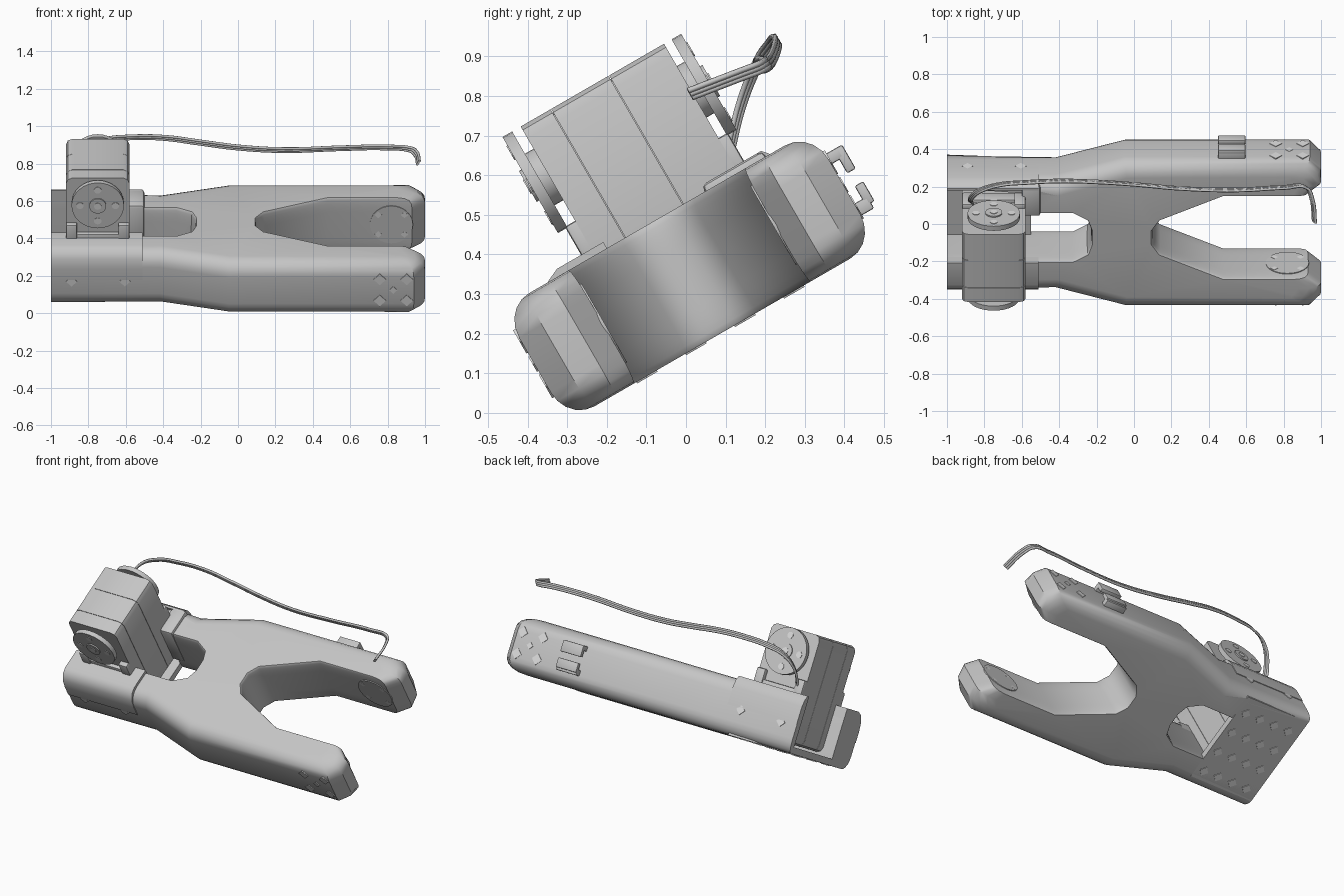
import bpy, bmesh, math
from mathutils import Matrix, Vector

if "Cube" in bpy.data.objects:
    bpy.data.objects.remove(bpy.data.objects["Cube"])

# The whole assembly leans 30 degrees about x; parts are laid out as (x, v, w)
TILT = Matrix.Rotation(math.radians(30), 4, 'X')
MID, WIDE, NARROW = 0.181, 0.451, 0.342


def material(name, value):
    m = bpy.data.materials.new(name)
    m.use_nodes = True
    colour = (value, value, value, 1)
    m.diffuse_color = colour
    m.node_tree.nodes["Principled BSDF"].inputs["Base Color"].default_value = colour
    return m


GREY = material("plain_grey", 0.56)
PALE = material("pale_grey", 0.72)


def finish(name, bm, mat=GREY, angle=35):
    bmesh.ops.recalc_face_normals(bm, faces=bm.faces)
    mesh = bpy.data.meshes.new(name)
    bm.to_mesh(mesh)
    bm.free()
    mesh.transform(TILT)
    mesh.materials.append(mat)
    mesh.shade_smooth()
    mesh.set_sharp_from_angle(angle=math.radians(angle))
    ob = bpy.data.objects.new(name, mesh)
    bpy.context.collection.objects.link(ob)


def box(name, x, v, w, bevel=0.0, only_along_v=False):
    bm = bmesh.new()
    bmesh.ops.create_cube(bm, size=1)
    for p in bm.verts:
        p.co = [a + (b - a) * (c + 0.5) for (a, b), c in zip((x, v, w), p.co)]
    if bevel:
        edges = [e for e in bm.edges if not only_along_v
                 or abs(e.verts[0].co.y - e.verts[1].co.y) > .01]
        bmesh.ops.bevel(bm, geom=edges, offset=bevel, segments=2,
                        profile=0.5, affect='EDGES')
    finish(name, bm)


def prism(name, x, profile):
    """Profile of (v, w) points extruded between two x positions."""
    bm = bmesh.new()
    face = bm.faces.new([bm.verts.new((x[0], v, w)) for v, w in profile])
    new = bmesh.ops.extrude_face_region(bm, geom=[face])["geom"]
    bmesh.ops.translate(bm, vec=(x[1] - x[0], 0, 0),
                        verts=[g for g in new if isinstance(g, bmesh.types.BMVert)])
    finish(name, bm)


def disc(name, x, v, w, radius, sides=32, axis='V', mat=GREY):
    """Round or few-sided plate between two positions along v or w."""
    bm = bmesh.new()
    span = v if axis == 'V' else w
    middle = (span[0] + span[1]) / 2
    spot = (x, middle, w) if axis == 'V' else (x, v, middle)
    turn = Matrix.Rotation(math.pi / 2, 4, 'X') if axis == 'V' else Matrix()
    bmesh.ops.create_cone(bm, cap_ends=True, segments=sides, radius1=radius,
                          radius2=radius, depth=span[1] - span[0],
                          matrix=Matrix.Translation(spot) @ turn)
    finish(name, bm, mat)


# Forked body: H-shaped outline stacked in layers, with rounded outer edges
upper = [(.10, .04), (.14, .1), (.48, .25), (.93, .25), (1, .31), (1, .385),
         (.94, WIDE), (-.05, WIDE), (-.42, NARROW), (-1, NARROW), (-1, .3),
         (-.58, .3), (-.55, .145), (-.33, .145), (-.25, .1), (-.23, .04)]
lower = [(x, -u) for x, u in reversed(upper) if not (x < -.54 and u < .33)]
lower.insert(lower.index((-1, -NARROW)), (-1, -.145))
outline = [Vector(p) for p in upper + lower]
LOW, HIGH, ROUND, STEPS = 0.13, 0.46, 0.085, 5


def layer(d):
    pts = []
    n = len(outline)
    for i, p in enumerate(outline):
        a = (p - outline[i - 1]).normalized()
        b = (outline[(i + 1) % n] - p).normalized()
        t = (a + b).normalized()
        inward = Vector((-t.y, t.x))
        outer = abs(p.y) > .33
        if p.x < -.99:
            inward = Vector((0, -1 if (p.y > 0) == outer else 1))
        inset = .1 if not outer else 1
        if outer and p.x < -.9:           # the rear base wall is thin
            inset = .3 if p.y > 0 else .8
        q = p + inward * d * inset
        if q.x > .8:                      # prong tips also round off lengthwise
            q.x = .8 + (q.x - .8) * (1 - .6 * (d / ROUND) ** 2)
        pts.append(q)
    return pts


bm = bmesh.new()
angles = [math.pi / 2 * k / STEPS for k in range(STEPS + 1)]
levels = [(ROUND * (1 - math.sin(a)), LOW + ROUND * (1 - math.cos(a))) for a in angles]
levels += [(d, LOW + HIGH - w) for d, w in reversed(levels)]
rings = [[bm.verts.new((p.x, p.y + MID, w)) for p in layer(d)] for d, w in levels]
for r, s in zip(rings, rings[1:]):
    for i in range(len(r)):
        bm.faces.new((r[i - 1], r[i], s[i], s[i - 1]))
caps = [bm.faces.new(rings[0]), bm.faces.new(rings[-1])]
bm.normal_update()
bmesh.ops.triangulate(bm, faces=caps)
finish("forked_body", bm, angle=40)

# Motor bay floor with its grid of diamond vents
box("bay_floor", (-1, -.55), (-.1, .49), (LOW, .17))
for i in range(4):
    for j in range(4):
        disc("floor_vent", -.92 + .105 * i, -.04 + .143 * j, (LOW - .004, LOW + .003),
             .03, 4, 'W', PALE)

# Raised bay walls, rounded on the outside, and the ear beside the motor
prism("front_rim", (-1, -.51), [(.035, .3), (.035, .478), (-.1, .478), (-.135, .462),
                                (-.158, .425), (-.166, .37), (-.166, .3)])
prism("rear_rim", (-1, -.51), [(.482, .3), (.482, .478), (.495, .478), (.515, .455),
                               (.527, .41), (.527, .3)])
box("rear_ear", (-.6, -.5), (.32, .5), (.2, .478), .015)

# Motor in three casing sections
box("motor_core", (-.915, -.585), (.03, .39), (.19, .825), .025)
for name, v in (("front", (0, .087)), ("middle", (.089, .256)), ("rear", (.258, .418))):
    box(name + "_motor_casing", (-.92, -.58), v, (.185, .835), .035, True)

# Horn discs with hub, screw holes and bracket feet on both motor ends
for side, face, out in (("front", 0, -1), ("rear", .415, 1)):
    def span(a, b):
        return tuple(sorted((face + out * a, face + out * b)))
    disc(side + "_horn_hub", -.75, span(0, .03), .695, .075)
    disc(side + "_horn_disc", -.75, span(.025, .053), .695, .14)
    disc(side + "_horn_boss", -.75, span(.05, .06), .695, .045)
    disc(side + "_horn_screw", -.75, span(.055, .063), .695, .02, 12, 'V', PALE)
    for k in range(4):
        a = k * math.pi / 2
        disc(side + "_horn_hole", -.75 + .095 * math.cos(a), span(.05, .056),
             .695 + .095 * math.sin(a), .02, 10, 'V', PALE)
    for x in (-.89, -.61):
        box(side + "_bracket_foot", (x - .03, x + .03), span(-.01, .03), (.43, .56), .008)
    box(side + "_bracket_bar", (-.9, -.6), span(-.01, .022), (.42, .5), .006)

# Screw recesses on the outer walls and horn seats inside the prongs
for out in (-1, 1):
    side = "front" if out < 0 else "rear"
    wall = MID + out * WIDE
    for x, w, r in [(.83 + a * .072, .3 + b * .065, .034) for a in (-1, 1)
                    for b in (-1, 1)] + [(.83, .3, .022)]:
        disc(side + "_prong_screw", x, (wall - .004, wall + .003), w, r, 4, 'V', PALE)
    wall = MID + out * NARROW
    for x in (-.89, -.605):
        disc(side + "_base_screw", x, (wall - .004, wall + .004), .29, .03, 4, 'V', PALE)
    wall = MID + out * .25
    disc(side + "_horn_seat", .82, (wall - .004, wall + .004), .3, .115)
    for a in (-1, 1):
        for b in (-1, 1):
            disc(side + "_seat_hole", .82 + a * .07, (wall - .0045, wall + .0045),
                 .3 + b * .06, .02, 4, 'V', PALE)

# Cable clip: two small facing hooks on the rear prong
for name, stem, cap in (("upper", (.36, .39), (.32, .39)), ("lower", (.21, .245), (.225, .283))):
    box(name + "_clip_stem", (.45, .595), (.61, .67), stem, .005)
    box(name + "_clip_cap", (.45, .595), (.655, .68), cap, .005)

# Three-wire ribbon cable running from the motor to the prong tips
path = [(-.87, .11, .66), (-.87, .14, .78), (-.82, .18, .88), (-.72, .21, .925),
        (-.58, .222, .94), (-.4, .23, .938), (-.2, .225, .912), (0, .212, .886),
        (.25, .19, .872), (.55, .182, .882), (.8, .195, .886), (.92, .195, .876),
        (.95, .14, .855), (.965, .01, .805)]
across = Vector((.55, -.4, .7)).normalized() * .012
for k, name in ((-1, "lower"), (0, "middle"), (1, "upper")):
    curve = bpy.data.curves.new(name + "_wire", 'CURVE')
    curve.dimensions = '3D'
    curve.bevel_depth = .0075
    curve.bevel_resolution = 1
    curve.resolution_u = 5
    curve.use_fill_caps = True
    spline = curve.splines.new('BEZIER')
    spline.bezier_points.add(len(path) - 1)
    for bp, p in zip(spline.bezier_points, path):
        bp.co = Vector(p) + across * k
        bp.handle_left_type = bp.handle_right_type = 'AUTO'
    curve.materials.append(GREY)
    bpy.context.collection.objects.link(bpy.data.objects.new(name + "_wire", curve))
